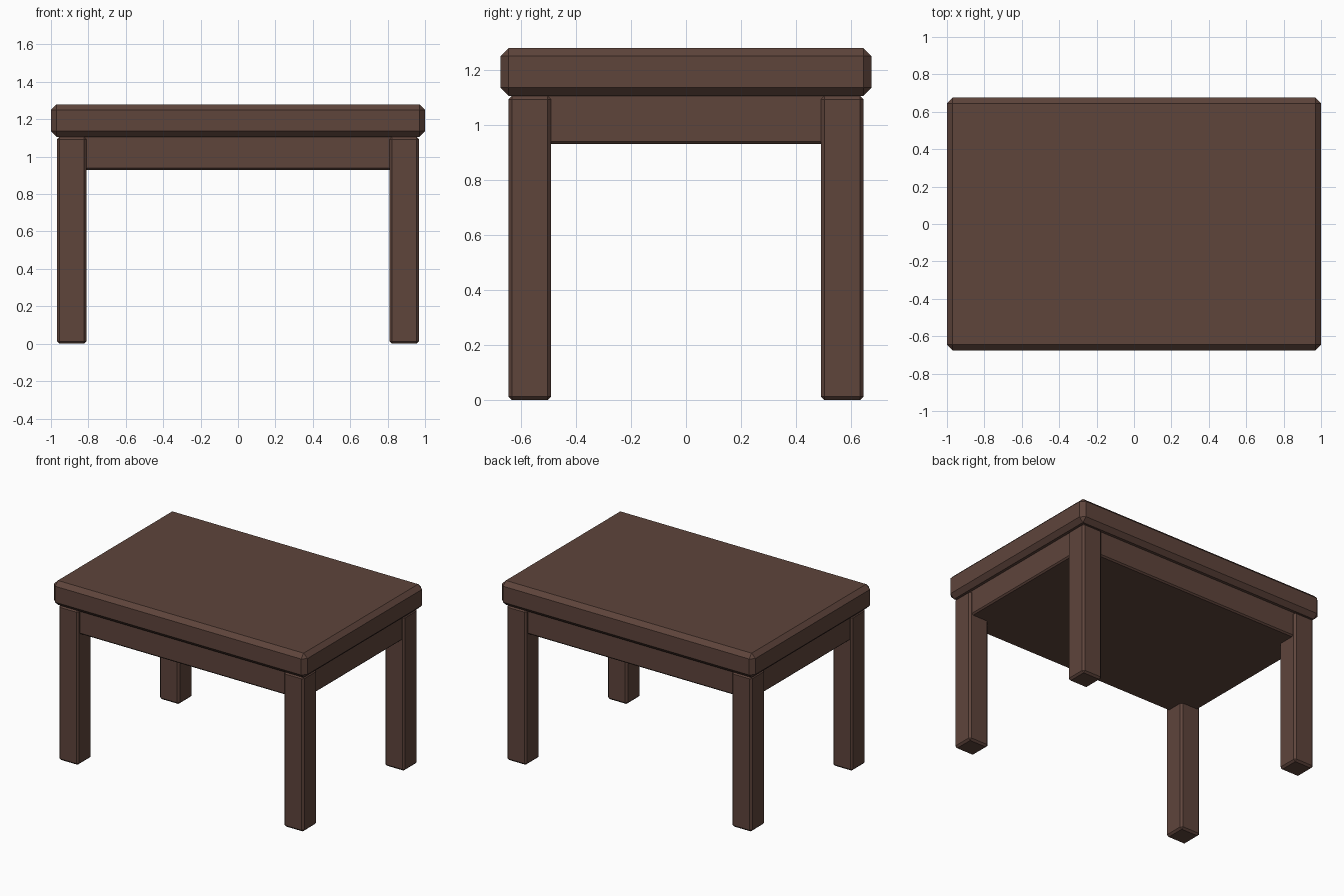
import bpy

if "Cube" in bpy.data.objects:
    bpy.data.objects.remove(bpy.data.objects["Cube"])

wood = bpy.data.materials.new("dark brown wood")
wood.diffuse_color = (0.112, 0.058, 0.044, 1)
wood.use_nodes = True
wood.node_tree.nodes["Principled BSDF"].inputs["Base Color"].default_value = wood.diffuse_color


def chamfered_box(name, low, high, chamfer):
    """Box between two corners with flat chamfered edges."""
    centre = [(a + b) / 2 for a, b in zip(low, high)]
    bpy.ops.mesh.primitive_cube_add(size=1, location=centre)
    box = bpy.context.object
    box.name = name
    box.scale = [b - a for a, b in zip(low, high)]
    bpy.ops.object.transform_apply(location=False, rotation=False, scale=True)
    bevel = box.modifiers.new("chamfer", 'BEVEL')
    bevel.width = chamfer
    bevel.segments = 1
    box.data.materials.append(wood)
    return box


# Thick top with wide chamfers
chamfered_box("table_top", (-1, -0.675, 1.106), (1, 0.675, 1.28), 0.03)

# Solid apron block under the top, slightly inset from the legs
chamfered_box("apron", (-0.95, -0.625, 0.93), (0.95, 0.625, 1.12), 0.01)

# Four square legs
for side, sx in (("left", -1), ("right", 1)):
    for end, sy in (("front", -1), ("back", 1)):
        xs = sorted((sx * 0.81, sx * 0.967))
        ys = sorted((sy * 0.49, sy * 0.646))
        chamfered_box(f"{end}_{side}_leg", (xs[0], ys[0], 0),
                      (xs[1], ys[1], 1.106), 0.013)
